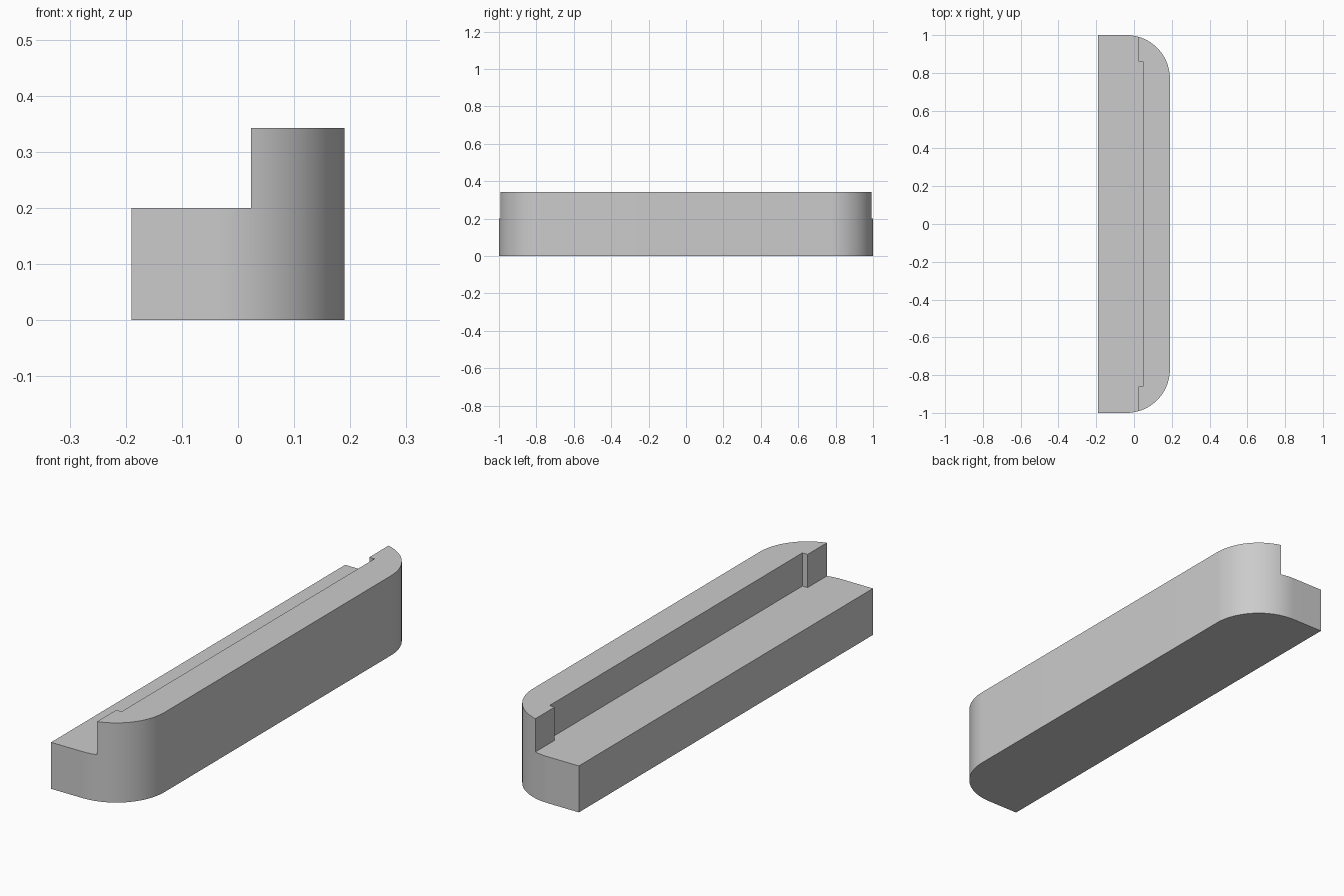
import bpy, bmesh
from math import cos, sin, pi

cube = bpy.data.objects.get("Cube")
if cube:
    bpy.data.objects.remove(cube, do_unlink=True)

HALF_W, HALF_L, HEIGHT, LEDGE = 0.19, 1.0, 0.343, 0.2
RADIUS, SEGMENTS = 0.23, 24

grey = bpy.data.materials.new("light_grey")
grey.use_nodes = True
colour = (0.6, 0.6, 0.6, 1)
grey.diffuse_color = colour
grey.node_tree.nodes["Principled BSDF"].inputs["Base Color"].default_value = colour


def prism(name, outline, z0, z1):
    """Extrude a counter-clockwise outline from z0 to z1."""
    bm = bmesh.new()
    base = bm.faces.new([bm.verts.new((x, y, z0)) for x, y in outline])
    top = bmesh.ops.extrude_face_region(bm, geom=[base])["geom"]
    moved = [v for v in top if isinstance(v, bmesh.types.BMVert)]
    bmesh.ops.translate(bm, vec=(0, 0, z1 - z0), verts=moved)
    bmesh.ops.recalc_face_normals(bm, faces=bm.faces)
    mesh = bpy.data.meshes.new(name)
    bm.to_mesh(mesh)
    bm.free()
    mesh.materials.append(grey)
    obj = bpy.data.objects.new(name, mesh)
    bpy.context.collection.objects.link(obj)
    return obj


# Body: a long bar with both outer corners rounded
cx, cy = HALF_W - RADIUS, HALF_L - RADIUS
arc = [(cx + RADIUS * cos(a), cy + RADIUS * sin(a))
       for a in (i / SEGMENTS * pi / 2 for i in range(SEGMENTS + 1))]
back = arc + [(-HALF_W, HALF_L)]
front = [(x, -y) for x, y in reversed(back)]
body = prism("stepped_bar", front + back, 0, HEIGHT)

# Cutter: clears the ledge and the shallow recess in the upright wall
wall_x, recess_x, recess_y = 0.023, 0.048, 0.86
half = [(recess_x, recess_y), (wall_x, recess_y), (wall_x, 1.5), (-0.5, 1.5)]
cutter = prism("ledge_cutter", [(x, -y) for x, y in reversed(half)] + half, LEDGE, 0.6)
cutter.hide_render = True

cut = body.modifiers.new("ledge_cut", "BOOLEAN")
cut.operation = "DIFFERENCE"
cut.solver = "EXACT"
cut.object = cutter
for obj in bpy.context.selected_objects:
    obj.select_set(False)
body.select_set(True)
bpy.context.view_layer.objects.active = body
bpy.ops.object.modifier_apply(modifier=cut.name)
bpy.data.objects.remove(cutter, do_unlink=True)

# Smooth rounded corners, crisp edges elsewhere
bpy.ops.object.shade_smooth_by_angle(angle=pi / 6)
